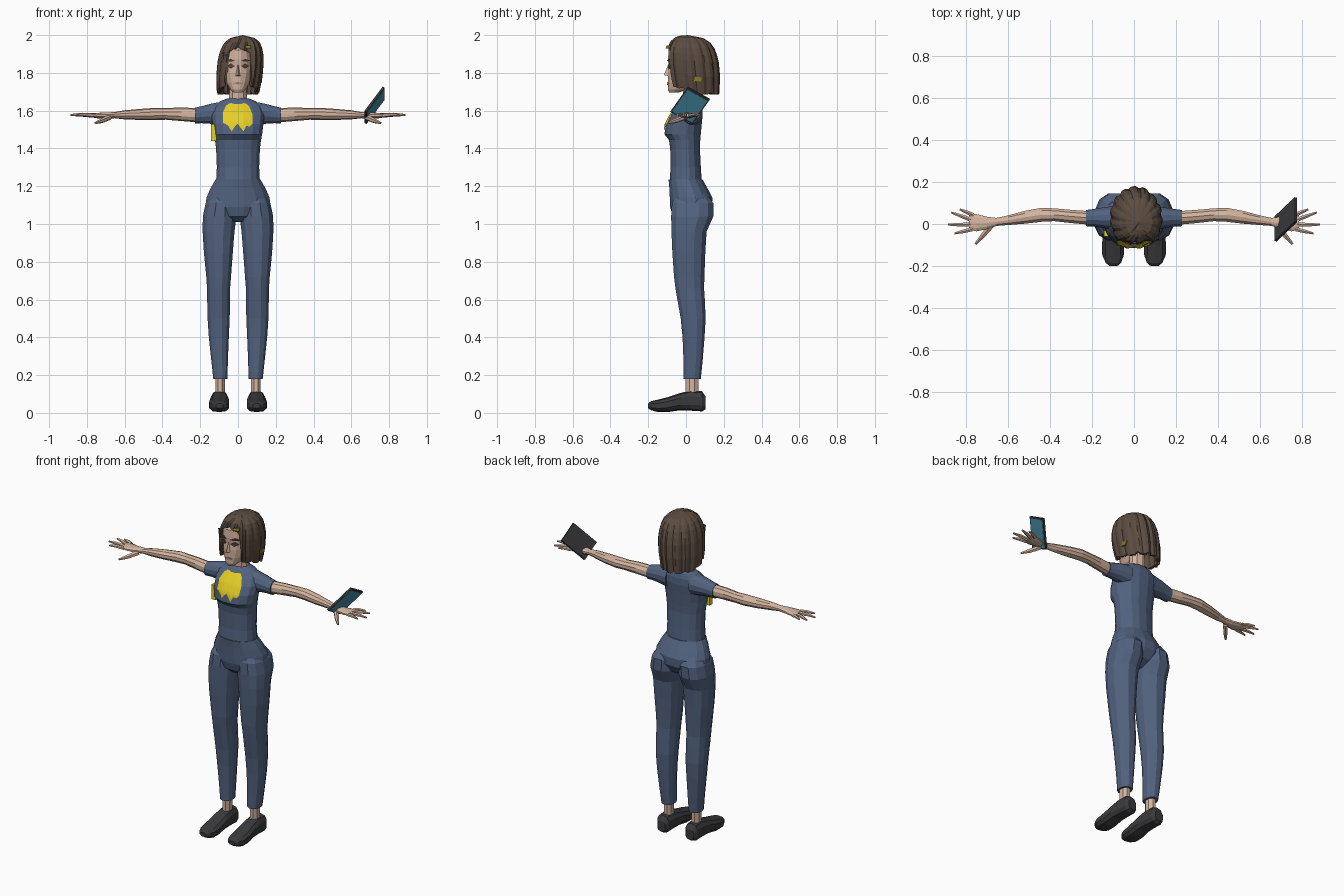
import bpy, bmesh, math
from mathutils import Vector
from mathutils.bvhtree import BVHTree

if "Cube" in bpy.data.objects:
    bpy.data.objects.remove(bpy.data.objects["Cube"])


def material(name, rgb):
    m = bpy.data.materials.new(name)
    m.diffuse_color = (*rgb, 1)
    m.use_nodes = True
    m.node_tree.nodes["Principled BSDF"].inputs["Base Color"].default_value = m.diffuse_color
    return m


BLUE = material("denim blue", (0.085, 0.125, 0.215))
SKIN = material("skin", (0.66, 0.46, 0.35))
HAIR = material("brown hair", (0.105, 0.072, 0.052))
YELLOW = material("yellow", (0.78, 0.62, 0.02))
DARK = material("charcoal", (0.042, 0.042, 0.047))
TEAL = material("teal screen", (0.06, 0.26, 0.37))
EYE = material("eye brown", (0.09, 0.055, 0.04))
LIP = material("lip", (0.36, 0.2, 0.16))
OLIVE = material("olive gold", (0.25, 0.2, 0.02))


def make(name, verts, faces, mat, mirror=False):
    me = bpy.data.meshes.new(name)
    bm = bmesh.new()
    vs = [bm.verts.new(v) for v in verts]
    for f in faces:
        bm.faces.new([vs[i] for i in f])
    bmesh.ops.recalc_face_normals(bm, faces=bm.faces)
    bm.to_mesh(me)
    bm.free()
    me.materials.append(mat)
    ob = bpy.data.objects.new(name, me)
    bpy.context.collection.objects.link(ob)
    if mirror:
        ob.modifiers.new("mirror", 'MIRROR').use_mirror_merge = False
    return ob


def loft(name, rings, mat, n=12, mirror=False, p=1.0):
    """Closed skin through rings of (centre, half axis u, half axis v)."""
    verts, faces = [], []
    for c, u, v in rings:
        for i in range(n):
            a = 2 * math.pi * (i + 0.5) / n
            ca, sa = math.cos(a), math.sin(a)
            verts.append(Vector(c) + Vector(u) * math.copysign(abs(ca) ** p, ca)
                         + Vector(v) * math.copysign(abs(sa) ** p, sa))
    for k in range(len(rings) - 1):
        for i in range(n):
            j = (i + 1) % n
            faces.append((k * n + i, k * n + j, (k + 1) * n + j, (k + 1) * n + i))
    faces += [tuple(range(n)), tuple(range((len(rings) - 1) * n, len(rings) * n))]
    return make(name, verts, faces, mat, mirror)


def level(z, x0, x1, y0, y1):       # horizontal ring
    return ((x0 + x1) / 2, (y0 + y1) / 2, z), ((x1 - x0) / 2, 0, 0), (0, (y1 - y0) / 2, 0)


def across(x, z, rz, y, ry):        # ring facing along x
    return (x, y, z), (0, ry, 0), (0, 0, rz)


def tube(name, pts, radii, mat, mirror=True, n=6):
    pts = [Vector(q) for q in pts]
    d = (pts[-1] - pts[0]).normalized()
    side = d.cross(Vector((0, 0, 1))).normalized()
    up = side.cross(d)
    return loft(name, [(q, side * r, up * r) for q, r in zip(pts, radii)], mat, n, mirror)


# Shirt body
torso = loft("shirt_body", [level(z, -w, w, a, b) for z, w, a, b in [
    (1.225, .118, -.088, .085), (1.30, .114, -.083, .08), (1.40, .118, -.085, .075),
    (1.445, .124, -.092, .077), (1.475, .13, -.116, .08), (1.53, .137, -.108, .085),
    (1.58, .142, -.082, .09), (1.62, .13, -.05, .088), (1.65, .096, -.025, .08),
    (1.665, .058, -.012, .068)]], BLUE, 16, p=0.9)

# Sleeves
loft("sleeves", [across(*r) for r in [(.08, 1.585, .066, .03, .06), (.15, 1.583, .054, .03, .05),
     (.19, 1.579, .047, .03, .043), (.228, 1.574, .043, .028, .04)]], BLUE, 12, True)

# Trouser hips and legs
loft("trouser_hips", [level(z, -w, w, a, b) for z, w, a, b in [
    (1.01, .05, -.035, .06), (1.04, .13, -.072, .11), (1.09, .176, -.086, .14),
    (1.14, .17, -.088, .142), (1.19, .148, -.09, .115), (1.235, .121, -.094, .09)]], BLUE, 16)
loft("trouser_legs", [level(*r) for r in [
    (.18, .055, .132, -.015, .08), (.28, .052, .143, -.015, .09), (.40, .047, .156, -.02, .10),
    (.50, .042, .163, -.03, .106), (.60, .041, .165, -.048, .102), (.66, .04, .166, -.058, .098),
    (.72, .035, .17, -.066, .10), (.85, .025, .183, -.075, .105), (.96, .016, .19, -.08, .112),
    (1.04, .006, .189, -.082, .148), (1.11, .008, .174, -.078, .148), (1.16, .03, .14, -.05, .11)
]], BLUE, 12, True, 0.9)

# Ankles and shoes
loft("ankles", [level(z, .068, .122, -.005, .068) for z in (.07, .2)], SKIN, 8, True)
loft("shoes", [((.098 + dx, y, (z0 + z1) / 2), (w, 0, 0), (0, 0, (z1 - z0) / 2))
     for y, dx, w, z0, z1 in [
    (.104, 0, .028, .02, .085), (.085, 0, .042, .008, .115), (.02, 0, .046, .012, .118),
    (-.03, 0, .05, .014, .105), (-.1, .002, .055, .004, .082), (-.15, .002, .053, .004, .07),
    (-.185, 0, .038, .014, .062), (-.2, 0, .02, .024, .05)]], DARK, 10, True, 0.75)

# Arms with palms
loft("arms", [across(*r) for r in [
    (.20, 1.575, .038, .028, .034), (.30, 1.581, .036, .036, .033), (.38, 1.583, .031, .044, .032),
    (.44, 1.583, .032, .044, .035), (.52, 1.58, .029, .032, .032), (.60, 1.578, .024, .018, .024),
    (.655, 1.576, .016, .01, .02), (.70, 1.574, .017, .005, .031), (.75, 1.574, .014, .006, .043),
    (.785, 1.576, .009, .01, .04)]], SKIN, 10, True)

# Fingers and thumbs
for k, (bx, by, tx, ty) in enumerate([(.765, .043, .83, .07), (.775, .02, .87, .055),
                                      (.78, -.003, .887, -.003), (.77, -.025, .855, -.045)]):
    tube(f"finger_{k + 1}", [(bx, by, 1.575), ((bx + tx) / 2, (by + ty) / 2, 1.579), (tx, ty, 1.577)],
         [.011, .010, .005], SKIN)
tube("thumb", [(.68, -.008, 1.565), (.72, -.055, 1.547), (.755, -.095, 1.535)],
     [.015, .013, .006], SKIN)

# Neck and head
loft("neck", [level(1.60, -.06, .06, -.01, .075), level(1.665, -.05, .05, -.015, .07),
              level(1.76, -.045, .045, -.02, .07)], SKIN, 10)
loft("head", [level(z, -w, w, a, b) for z, w, a, b in [
    (1.695, .022, -.088, -.04), (1.712, .042, -.097, .01), (1.75, .064, -.098, .06),
    (1.80, .08, -.098, .11), (1.835, .084, -.094, .13), (1.87, .085, -.098, .14),
    (1.92, .08, -.094, .13), (1.97, .05, -.05, .09)]], SKIN, 16)
make("nose", [(-.017, -.09, 1.783), (.017, -.09, 1.783), (0, -.117, 1.788), (0, -.092, 1.85)],
     [(0, 1, 2), (0, 2, 3), (1, 2, 3), (0, 1, 3)], SKIN)


def plate(name, x0, x1, z0, z1, y0, y1, mat, mirror=True, tilt=0.0):
    """Tapered thin plate lying on the face."""
    verts = []
    for dy in (0, .008):
        zm = (z0 + z1) / 2
        verts += [(x0, y0 + dy, zm), ((x0 + x1) / 2, (y0 + y1) / 2 - .002 + dy, z0 + tilt),
                  (x1, y1 + dy, zm), ((x0 + x1) / 2, (y0 + y1) / 2 - .002 + dy, z1 + tilt)]
    return make(name, verts, [(0, 1, 2, 3), (4, 5, 6, 7)] +
                [(i, (i + 1) % 4, 4 + (i + 1) % 4, 4 + i) for i in range(4)], mat, mirror)


plate("eyes", .016, .058, 1.822, 1.85, -.098, -.08, EYE)
plate("eyebrows", .014, .064, 1.857, 1.871, -.102, -.078, EYE, tilt=.003)
plate("lips", -.025, .025, 1.737, 1.753, -.098, -.098, LIP, False)

# Bobbed hair: ridged strands falling from an off-centre parting
PROFILE = [(2.0, .2), (1.988, .5), (1.962, .76), (1.92, .93), (1.86, 1.0), (1.78, 1.0), (1.66, .88)]


def hair_radius(z):
    for (za, ra), (zb, rb) in zip(PROFILE, PROFILE[1:]):
        if z >= zb:
            return ra + (rb - ra) * (za - z) / (za - zb)
    return PROFILE[-1][1]


def hair_end(a, i):
    if a < .66:
        return 1.935 - .05 * a
    return 1.73 - .045 * min(1, (a - .66) / 1.2) + (.012 if i % 4 == 0 else 0)


N, ROWS = 44, 9
verts, faces = [(.025, .01, 2.0)], []
for r in range(1, ROWS + 1):
    s = (r / ROWS) ** 1.35
    for i in range(N):
        a = 2 * math.pi * i / N
        z = 2.0 - (2.0 - hair_end(min(a, 2 * math.pi - a), i)) * s
        rad = hair_radius(z) * (1.0 if i % 3 else 0.94)
        verts.append((.123 * rad * math.sin(a) + .025 * (1 - s), .04 - .15 * rad * math.cos(a)
                      - .03 * (1 - s), z))
for i in range(N):
    j = (i + 1) % N
    faces.append((0, 1 + i, 1 + j))
    for r in range(ROWS - 1):
        k = 1 + r * N
        faces.append((k + i, k + N + i, k + N + j, k + j))
hair = make("hair", verts, faces, HAIR)
sol = hair.modifiers.new("thickness", 'SOLIDIFY')
sol.thickness, sol.offset = .018, -1

# Yellow jagged chest print, draped on the shirt front
tree = BVHTree.FromPolygons([v.co.copy() for v in torso.data.vertices],
                            [tuple(q.vertices) for q in torso.data.polygons])
tops = [1.59, 1.625, 1.638, 1.64, 1.635, 1.635, 1.635, 1.64, 1.638, 1.62, 1.58]
ends = [1.535, 1.53, 1.515, 1.49, 1.515, 1.53, 1.51, 1.49, 1.52, 1.515, 1.53]
R = 10
verts, faces = [], []
for c, (zt, zb) in enumerate(zip(tops, ends)):
    x = -.08 + .0156 * c
    for r in range(R + 1):
        z = zt + (zb - zt) * r / R
        hit = tree.ray_cast(Vector((x, -1, z)), Vector((0, 1, 0)))[0]
        verts.append((x, (hit.y if hit else -.08) - .006, z))
for c in range(len(tops) - 1):
    for r in range(R):
        k = c * (R + 1) + r
        faces.append((k, k + 1, k + R + 2, k + R + 1))
chest = make("chest_print", verts, faces, YELLOW)
if chest.data.polygons[0].normal.y > 0:
    chest.data.flip_normals()


def slab(name, corners, depth, mat):
    """Box from four corners pushed along a depth vector."""
    d = Vector(depth)
    vs = [Vector(c) for c in corners]
    return make(name, vs + [v + d for v in vs], [(0, 1, 2, 3), (4, 5, 6, 7)] +
                [(i, (i + 1) % 4, 4 + (i + 1) % 4, 4 + i) for i in range(4)], mat)


# Tablet held in the hand: dark case with a teal screen
A, B, D = Vector((.776, .008, 1.722)), Vector((.776, .125, 1.657)), Vector((.68, -.083, 1.594))
C = B + D - A
normal = (A - D).cross(A - B).normalized()
if normal.x < 0:
    normal.negate()
slab("tablet_case", [A, B, C, D], normal * -.012, DARK)
mid = (A + C) / 2
slab("tablet_screen", [mid + (q - mid) * .9 for q in (A, B, C, D)], normal * .002, TEAL)

# Side badge and hair clips
slab("side_badge", [(-.142, -.06, 1.44), (-.112, -.06, 1.44), (-.125, -.06, 1.53), (-.142, -.06, 1.53)],
     (0, .03, 0), YELLOW)
slab("side_clip", [(.118, .04, 1.755), (.118, .075, 1.75), (.118, .085, 1.775), (.118, .05, 1.78)],
     (.009, 0, 0), OLIVE)
slab("front_clip", [(.04, -.1, 1.93), (.07, -.085, 1.93), (.07, -.08, 1.945), (.04, -.095, 1.945)],
     (0, -.008, 0), OLIVE)
